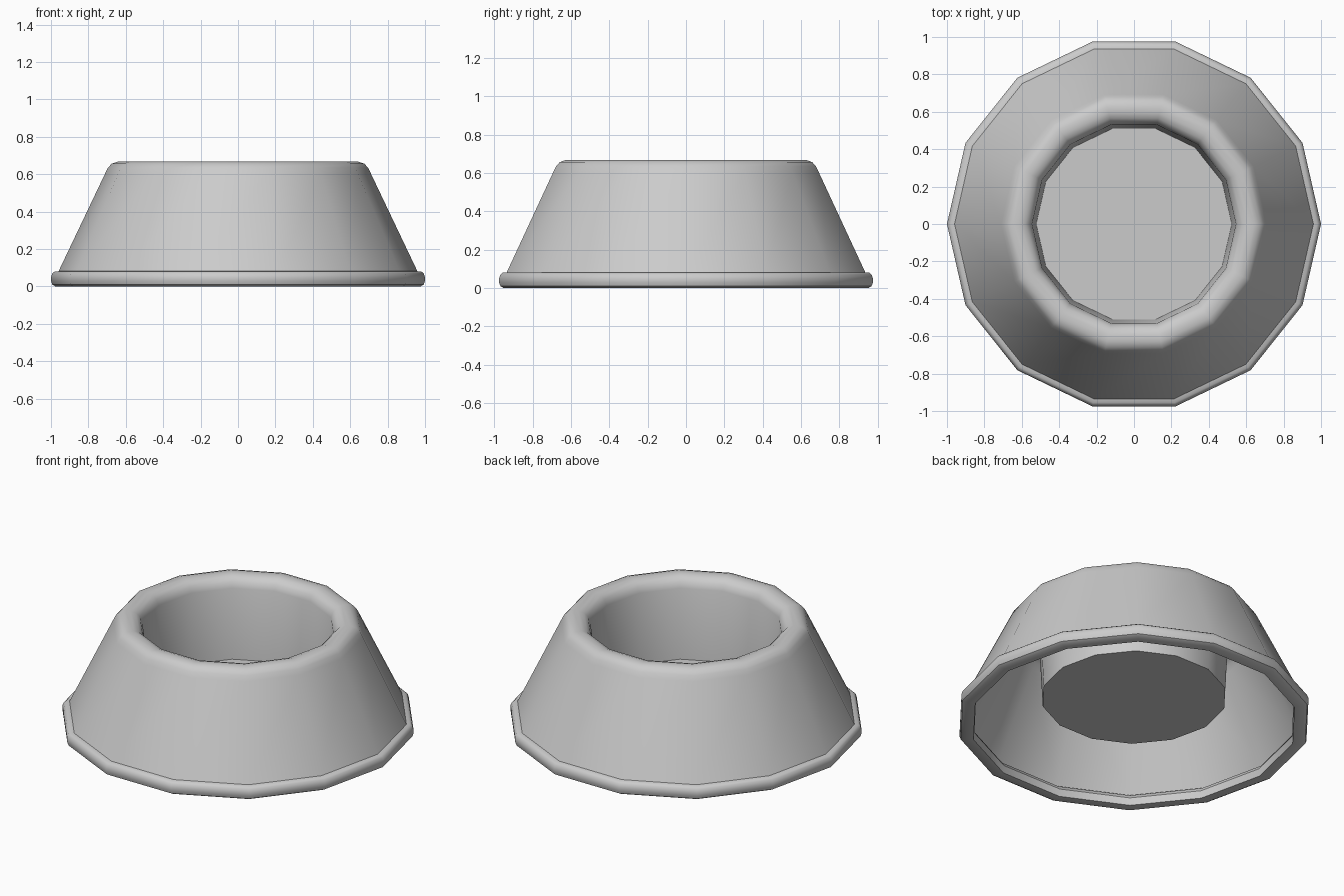
import bpy, bmesh, math

if "Cube" in bpy.data.objects:
    bpy.data.objects.remove(bpy.data.objects["Cube"], do_unlink=True)

SIDES = 14

grey = bpy.data.materials.new("plain grey")
grey.use_nodes = True
colour = (0.6, 0.6, 0.6, 1)
grey.diffuse_color = colour
grey.node_tree.nodes["Principled BSDF"].inputs["Base Color"].default_value = colour


def lathe(name, profile, closed=False, cap_end=False):
    """Turn a (radius, height) profile around z."""
    bm = bmesh.new()
    rings = []
    for r, z in profile:
        angles = [2 * math.pi * k / SIDES for k in range(SIDES)]
        rings.append([bm.verts.new((r * math.cos(a), r * math.sin(a), z)) for a in angles])
    pairs = list(zip(rings, rings[1:]))
    if closed:
        pairs.append((rings[-1], rings[0]))
    for low, high in pairs:
        for k in range(SIDES):
            n = (k + 1) % SIDES
            bm.faces.new((low[k], low[n], high[n], high[k]))
    if cap_end:
        bm.faces.new(rings[-1])
    mesh = bpy.data.meshes.new(name)
    bm.to_mesh(mesh)
    bm.free()
    mesh.materials.append(grey)
    obj = bpy.data.objects.new(name, mesh)
    bpy.context.collection.objects.link(obj)
    bpy.ops.object.select_all(action='DESELECT')
    obj.select_set(True)
    bpy.context.view_layer.objects.active = obj
    bpy.ops.object.shade_smooth_by_angle(angle=math.radians(35))
    return obj


# Rounded foot ring
lathe("base_rim", [(0.92, 0), (0.975, 0), (0.993, 0.01), (1.0, 0.03), (1.0, 0.05),
                   (0.993, 0.07), (0.98, 0.08), (0.95, 0.082), (0.93, 0.07), (0.915, 0.045)],
      closed=True)

# Sloping wall, rolled lip, inner well and its floor as one thin sheet
lathe("bowl_body", [(0.96, 0.08), (0.71, 0.605), (0.695, 0.635), (0.675, 0.657), (0.645, 0.667),
                    (0.61, 0.667), (0.58, 0.657), (0.558, 0.635), (0.545, 0.6), (0.523, 0.17)],
      cap_end=True)
